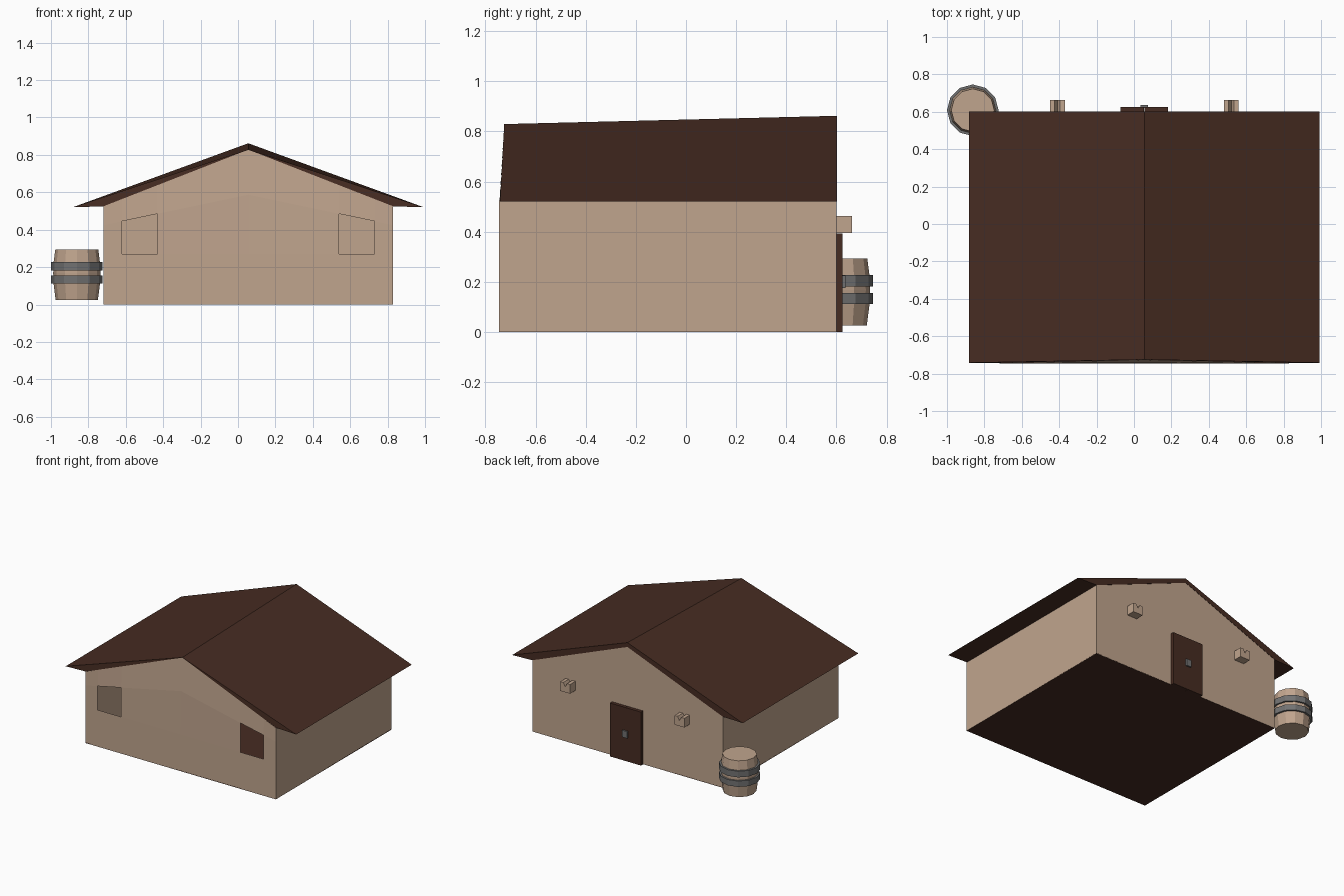
import bpy, bmesh, math

if "Cube" in bpy.data.objects:
    bpy.data.objects.remove(bpy.data.objects["Cube"])

CX = 0.055                      # ridge line of the house
HALF = 0.775                    # half width of the walls
FRONT, BACK = -0.745, 0.60


def material(name, rgb):
    m = bpy.data.materials.new(name)
    m.diffuse_color = (*rgb, 1)
    m.use_nodes = True
    m.node_tree.nodes["Principled BSDF"].inputs["Base Color"].default_value = m.diffuse_color
    return m


TAN = material("tan plaster", (0.53, 0.375, 0.27))
BROWN = material("dark brown wood", (0.062, 0.025, 0.016))
GREY = material("grey iron", (0.165, 0.165, 0.165))


def make(name, verts, faces, mat, fix=True):
    mesh = bpy.data.meshes.new(name)
    mesh.from_pydata(verts, [], faces)
    bm = bmesh.new()
    bm.from_mesh(mesh)
    if fix:
        bmesh.ops.recalc_face_normals(bm, faces=bm.faces)
    bm.to_mesh(mesh)
    bm.free()
    mesh.materials.append(mat)
    ob = bpy.data.objects.new(name, mesh)
    bpy.context.collection.objects.link(ob)
    return ob


def box(name, x0, x1, y0, y1, z0, z1, mat):
    return prism(name, [(x0, z0), (x1, z0), (x1, z1), (x0, z1)], y0, y1, mat)


def prism(name, profile, y0, y1, mat):
    """Extrude an x-z profile along y."""
    n = len(profile)
    verts = [(x, y, z) for y in (y0, y1) for x, z in profile]
    faces = [list(range(n))[::-1], list(range(n, 2 * n))]
    faces += [(i, (i + 1) % n, n + (i + 1) % n, n + i) for i in range(n)]
    return make(name, verts, faces, mat)


def lathe(name, profile, x, y, mat, sides=12, closed=False):
    """Revolve an (r, z) profile; open profiles get capped ends."""
    verts = [(x + r * math.cos(2 * math.pi * i / sides),
              y + r * math.sin(2 * math.pi * i / sides), z)
             for r, z in profile for i in range(sides)]
    n = len(profile)
    faces = []
    for k in range(n if closed else n - 1):
        a, b = k * sides, ((k + 1) % n) * sides
        for i in range(sides):
            j = (i + 1) % sides
            faces.append((a + i, a + j, b + j, b + i))
    if not closed:
        faces.append(list(range(sides))[::-1])
        faces.append(list(range((n - 1) * sides, n * sides)))
    return make(name, verts, faces, mat)


# Front wall: columns of quads with the two window cells left open
def wall_point(x, row):
    d = abs(x - CX)
    top = 0.525 + 0.303 * (1 - d / HALF)
    z = (0, 0.27, 0.587 - 0.21 * d, top)[row]
    return (x, FRONT + 0.02 * max(0, (z - 0.5) / 0.33), z)


offsets = (-0.775, -0.675, -0.485, 0, 0.485, 0.675, 0.775)
verts = [wall_point(CX + o, r) for o in offsets for r in range(4)]
faces = [(c * 4 + r, c * 4 + 4 + r, c * 4 + 5 + r, c * 4 + 1 + r)
         for c in range(6) for r in range(3) if not (r == 1 and c in (1, 4))]
make("front_wall", verts, faces, TAN, fix=False)

# Side and back walls
L, R = CX - HALF, CX + HALF
make("left_wall", [(L, FRONT, 0), (L, BACK, 0), (L, BACK, 0.525), (L, FRONT, 0.525)],
     [(3, 2, 1, 0)], TAN, fix=False)
make("right_wall", [(R, FRONT, 0), (R, BACK, 0), (R, BACK, 0.525), (R, FRONT, 0.525)],
     [(0, 1, 2, 3)], TAN, fix=False)
make("back_wall", [(L, BACK, 0), (R, BACK, 0), (R, BACK, 0.525), (CX, BACK, 0.83), (L, BACK, 0.525)],
     [(4, 3, 2, 1, 0)], TAN, fix=False)

# Floor
box("floor", L, R, FRONT, BACK, 0, 0.006, BROWN)


# Roof: thin at the front ridge, thicker at the back
def roof_section(y_eave, y_ridge, under, ridge):
    return [(CX - 0.938, y_eave, 0.52), (L, y_eave, 0.525), (CX, y_ridge, under),
            (R, y_eave, 0.525), (CX + 0.938, y_eave, 0.52), (CX, y_ridge, ridge)]


verts = roof_section(-0.742, -0.725, 0.824, 0.829) + roof_section(0.602, 0.602, 0.83, 0.862)
faces = [(i, (i + 1) % 6, 6 + (i + 1) % 6, 6 + i) for i in range(6)]
faces += [(0, 1, 2, 5), (2, 3, 4, 5), (6, 7, 8, 11), (8, 9, 10, 11)]
make("roof", verts, faces, BROWN)

# Double door with an iron handle
box("door_left", CX - 0.126, CX - 0.001, BACK, 0.625, 0, 0.393, BROWN)
box("door_right", CX + 0.001, CX + 0.126, BACK, 0.625, 0, 0.393, BROWN)
box("door_handle", CX - 0.02, CX + 0.02, 0.62, 0.636, 0.175, 0.225, GREY)

# Notched brackets either side of the door
for name, x in (("left_bracket", CX - 0.465), ("right_bracket", CX + 0.465)):
    prism(name, [(x - 0.04, 0.395), (x + 0.04, 0.395), (x + 0.04, 0.463), (x + 0.015, 0.463),
                 (x, 0.435), (x - 0.015, 0.463), (x - 0.04, 0.463)], BACK, 0.662, TAN)

# Barrel with two iron hoops
BX, BY = -0.862, 0.608
lathe("barrel", [(0.113, 0.025), (0.124, 0.11), (0.126, 0.168), (0.124, 0.225), (0.115, 0.293)], BX, BY, TAN)
for name, z0, z1 in (("lower_hoop", 0.112, 0.155), ("upper_hoop", 0.182, 0.227)):
    lathe(name, [(0.118, z0), (0.138, z0), (0.138, z1), (0.118, z1)], BX, BY, GREY, closed=True)
